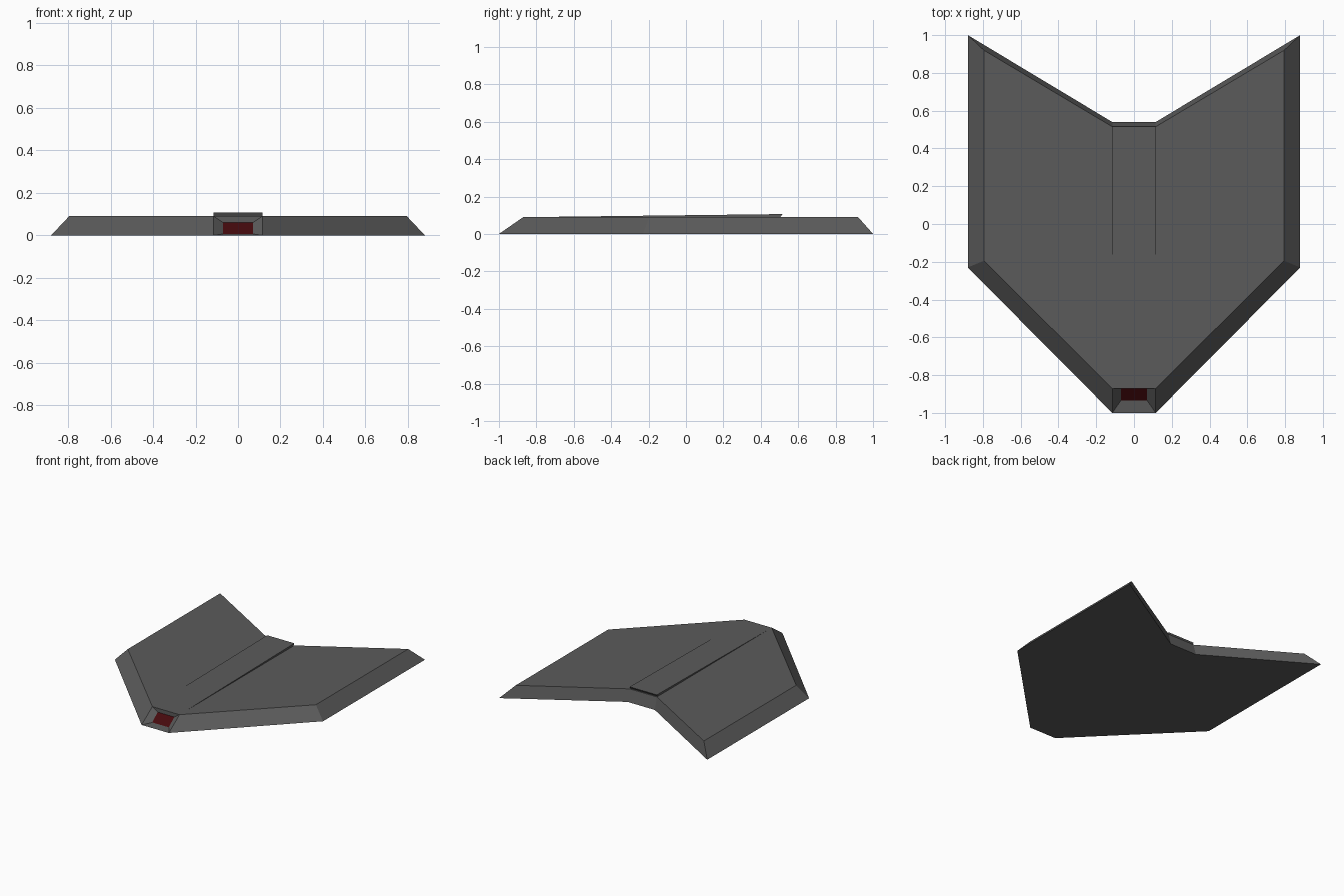
import bpy

if "Cube" in bpy.data.objects:
    bpy.data.objects.remove(bpy.data.objects["Cube"])


def material(name, rgb):
    mat = bpy.data.materials.new(name)
    mat.use_nodes = True
    color = (*rgb, 1)
    mat.diffuse_color = color
    mat.node_tree.nodes["Principled BSDF"].inputs["Base Color"].default_value = color
    return mat


def build(name, verts, faces, mat):
    mesh = bpy.data.meshes.new(name)
    mesh.from_pydata(verts, [], faces)
    mesh.materials.append(mat)
    obj = bpy.data.objects.new(name, mesh)
    bpy.context.collection.objects.link(obj)
    return obj


def mirrored(half, z):
    # Right half outline from nose to tail, closed by its mirror image
    return [(x, y, z) for x, y in half] + [(-x, y, z) for x, y in reversed(half)]


grey = material("dark grey", (0.105, 0.105, 0.105))
red = material("dark red", (0.06, 0.003, 0.004))

# Bevelled arrowhead hull with a sunken frame in the nose
base = mirrored([(0.115, -1), (0.88, -0.23), (0.88, 1), (0.115, 0.54)], 0)
deck = mirrored([(0.115, -0.87), (0.795, -0.195), (0.795, 0.92), (0.115, 0.515)], 0.09)
window = [(-0.07, -0.935, 0.006), (0.07, -0.935, 0.006),
          (0.07, -0.87, 0.06), (-0.07, -0.87, 0.06)]
n = len(base)
faces = [tuple(reversed(range(n))), tuple(range(n, 2 * n))]
faces += [(i, i + 1, n + i + 1, n + i) for i in range(n - 1)]
outer = [n - 1, 0, n, 2 * n - 1]
inner = [2 * n + i for i in range(4)]
for i in range(4):
    j = (i + 1) % 4
    faces.append((outer[i], outer[j], inner[j], inner[i]))
faces.append(tuple(inner))
hull = build("hull", base + deck + window, faces, grey)
hull.data.materials.append(red)
hull.data.polygons[len(faces) - 1].material_index = 1

# Shallow spine rising toward the tail, with an overhanging rear lip
profile = [(-0.87, 0.0895), (0.505, 0.0895), (0.516, 0.106)]
verts = [(x, y, z) for x in (-0.115, 0.115) for y, z in profile]
build("spine", verts, [(0, 2, 1), (3, 4, 5), (0, 1, 4, 3),
                       (1, 2, 5, 4), (2, 0, 3, 5)], grey)
